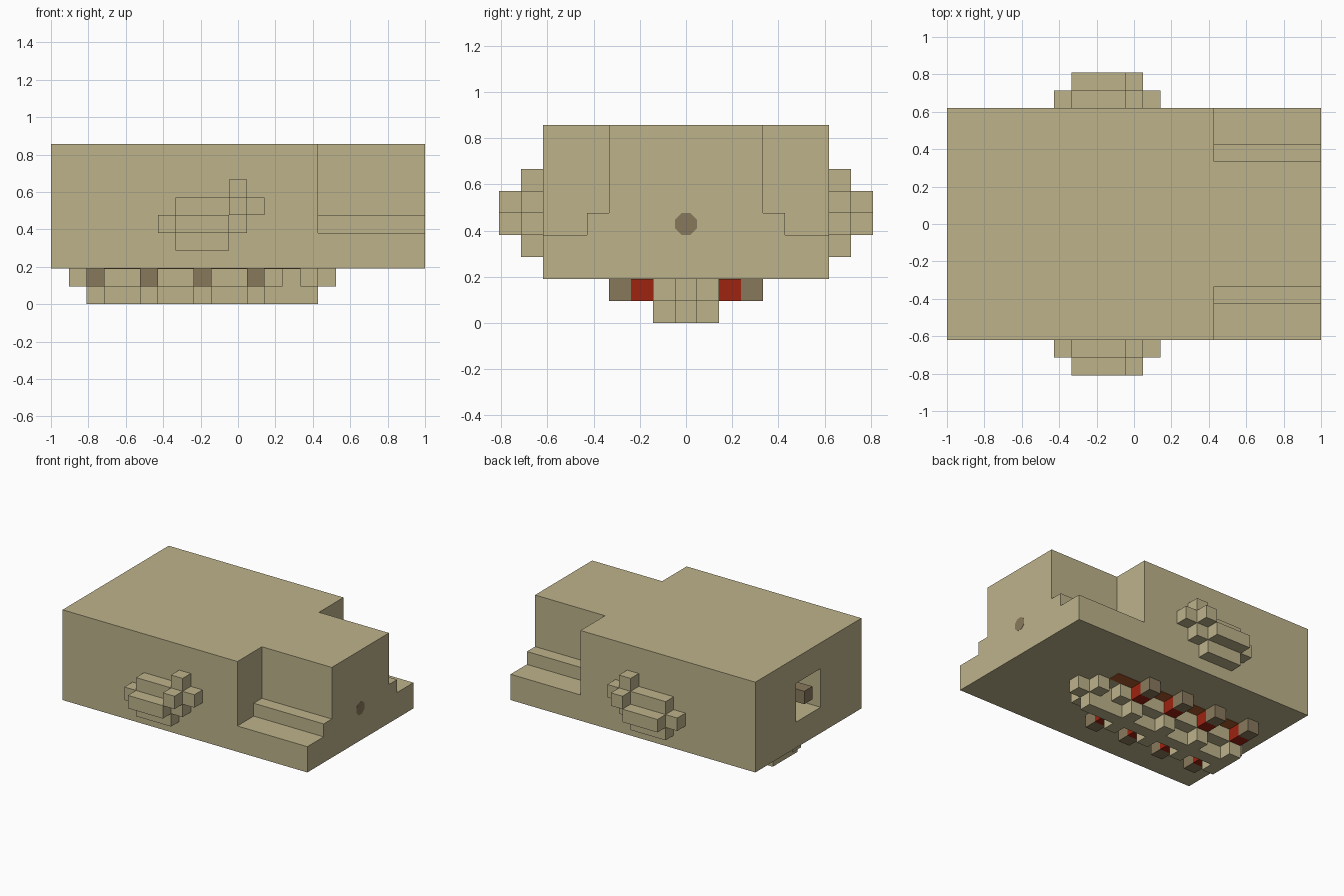
import bpy, bmesh, math

cube = bpy.data.objects.get("Cube")
if cube:
    bpy.data.objects.remove(cube, do_unlink=True)

U = 2 / 21            # one block
X0, Y0 = -1.0, -6.5 * U


def material(name, rgb):
    m = bpy.data.materials.new(name)
    m.use_nodes = True
    m.diffuse_color = (*rgb, 1)
    m.node_tree.nodes["Principled BSDF"].inputs["Base Color"].default_value = (*rgb, 1)
    return m


TAN = material("tan", (0.51, 0.45, 0.26))
BROWN = material("brown", (0.246, 0.191, 0.107))
RED = material("red", (0.34, 0.017, 0.005))
RUST = material("rust", (0.42, 0.105, 0.024))


def finish(name, bm, mat):
    bmesh.ops.recalc_face_normals(bm, faces=bm.faces)
    me = bpy.data.meshes.new(name)
    bm.to_mesh(me)
    bm.free()
    me.materials.append(mat)
    ob = bpy.data.objects.new(name, me)
    bpy.context.collection.objects.link(ob)
    return ob


def blocks(name, mat, *boxes):
    """Join boxes given as (x, y, z) ranges in block units."""
    bm = bmesh.new()
    for xs, ys, zs in boxes:
        new = bmesh.ops.create_cube(bm, size=1)["verts"]
        for v in new:
            v.co = (X0 + U * xs[v.co.x > 0],
                    Y0 + U * ys[v.co.y > 0],
                    U * zs[v.co.z > 0])
    return finish(name, bm, mat)


def both(ys):
    """A y range and its mirror image."""
    return [ys, (13 - ys[1], 13 - ys[0])]


# Main hull with a square port cut in its rear end
hull = blocks("hull", TAN, ((0, 15), (0, 13), (2, 9)))
cutter = blocks("port_cutter", TAN, ((-1, 3), (5, 8), (4, 7)))
cutter.hide_render = True
cutter.hide_viewport = True
mod = hull.modifiers.new("port", "BOOLEAN")
mod.operation = "DIFFERENCE"
mod.solver = "EXACT"
mod.object = cutter
bpy.context.view_layer.update()
cut = bpy.data.meshes.new_from_object(
    hull.evaluated_get(bpy.context.evaluated_depsgraph_get()))
hull.modifiers.clear()
hull.data = cut
bpy.data.objects.remove(cutter, do_unlink=True)
blocks("port_rod", BROWN, ((0, 3), (6, 7), (5, 6)))

# Stepped nose, extruded from its cross-section
half = [(6.5, 2), (4.5, 4), (2.0, 4), (2.0, 5)]
right = [(6.5, 2), (6.5, 4), (4.5, 4), (4.5, 5), (3.5, 5), (3.5, 9)]
profile = right + [(-y, z) for y, z in reversed(right)]
right[2:4] = [(4.5, 4), (4.5, 5)]
bm = bmesh.new()
face = bm.faces.new([bm.verts.new((X0 + 15 * U, y * U, z * U)) for y, z in profile])
out = bmesh.ops.extrude_face_region(bm, geom=[face])["geom"]
bmesh.ops.translate(bm, vec=(6 * U, 0, 0),
                    verts=[g for g in out if isinstance(g, bmesh.types.BMVert)])
finish("nose", bm, TAN)

# Round dot on the nose
bm = bmesh.new()
bmesh.ops.create_cone(bm, cap_ends=True, segments=8, radius1=U * 0.53,
                      radius2=U * 0.53, depth=0.004)
for v in bm.verts:
    x, y, z = v.co
    a = math.pi / 8
    v.co = (1 + z * 0.5,
            x * math.cos(a) - y * math.sin(a),
            4.5 * U + x * math.sin(a) + y * math.cos(a))
finish("nose_dot", bm, BROWN)

# Raised clusters on the two sides
for side, low, high in zip(("front", "back"), both((-1, 0)), both((-2, 0))):
    blocks(side + "_cluster", TAN,
           ((7, 10), low, (3, 4)),      # lower bar
           ((6, 7), low, (4, 5)),       # tail block
           ((7, 10), high, (4, 5)),     # long outer bar
           ((10, 11), low, (4, 5)),
           ((7, 10), low, (5, 6)),      # upper bar
           ((10, 11), high, (5, 6)),    # outer block
           ((11, 12), low, (5, 6)),
           ((10, 11), low, (6, 7)))     # top block

# Underside: core, spine, ribs and head
mid, wide = (6, 7), (5, 8)
blocks("belly_core", TAN,
       ((1, 2), mid, (1, 2)),
       ((2, 13), wide, (1, 2)),
       ((13, 14), mid, (1, 2)))
blocks("belly_head", TAN,
       ((14, 15), wide, (1, 2)),
       ((15, 16), mid, (1, 2)))
blocks("belly_spine", TAN, ((2, 15), mid, (0, 1)))
legs = [(i, i + 1) for i in (2, 5, 8, 11)]
blocks("belly_ribs", TAN, *[(i, y, (0, 1)) for i in legs for y in both((5, 6))])

# Legs with red joints, and thin rust strips beside the core
blocks("leg_joints", RED, *[(i, y, (1, 2)) for i in legs for y in both((4, 5))])
blocks("leg_feet", BROWN, *[(i, y, (1, 2)) for i in legs for y in both((3, 4))])
blocks("belly_strips", RUST,
       *[((i[1], i[1] + 2), y, (1.97, 2)) for i in legs for y in both((4, 5))])
